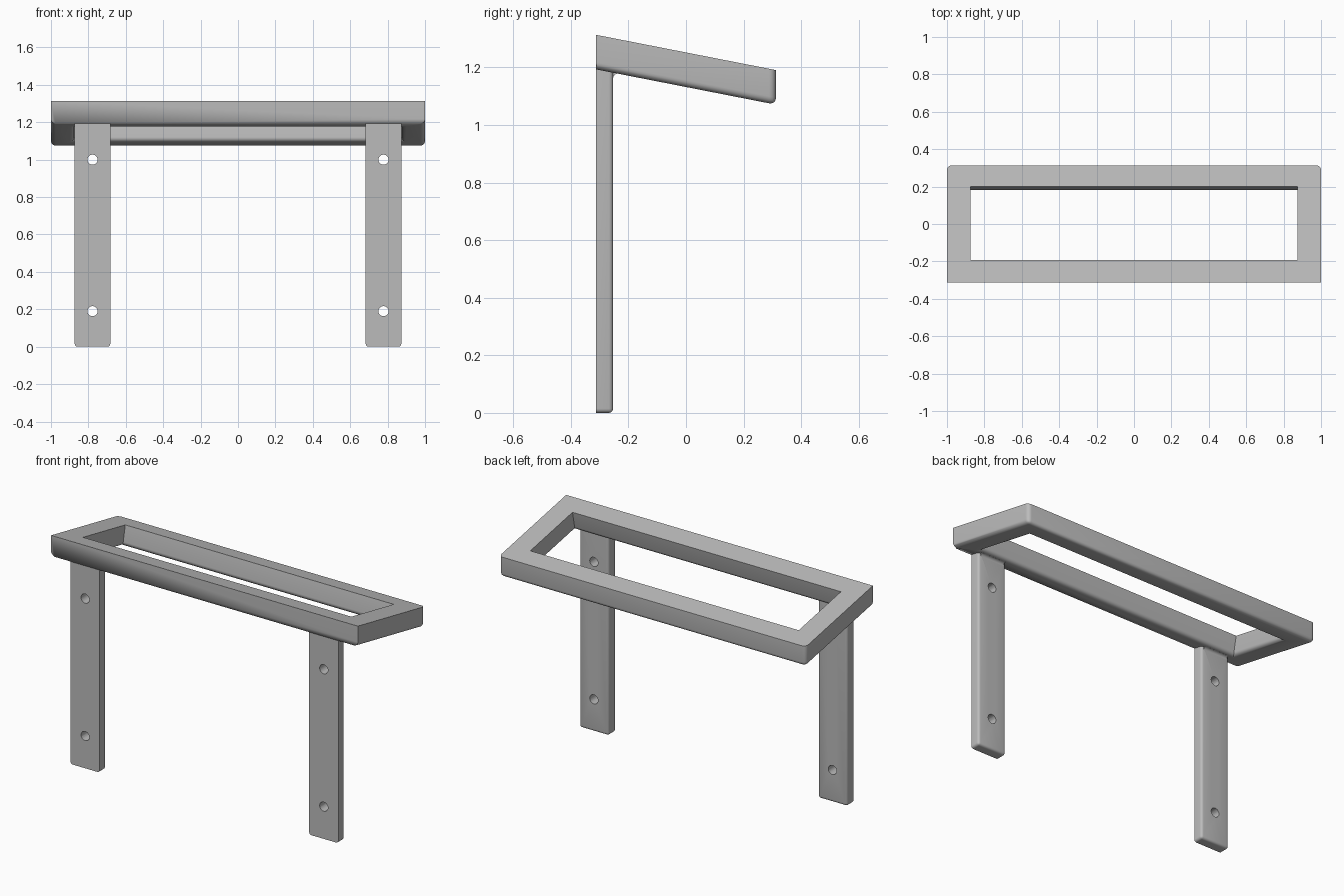
import bpy, bmesh, math
from mathutils import Matrix, Vector

cube = bpy.data.objects.get("Cube")
if cube:
    bpy.data.objects.remove(cube, do_unlink=True)

grey = bpy.data.materials.new("satin grey")
grey.use_nodes = True
COLOUR = (0.5, 0.5, 0.5, 1)
grey.diffuse_color = COLOUR
grey.node_tree.nodes["Principled BSDF"].inputs["Base Color"].default_value = COLOUR

FRONT, BACK = -0.3125, 0.3125
SLOPE, THICK = -0.196, 0.12
LEG_BACK = -0.253


def top_z(y):
    return 1.313 + SLOPE * (y - FRONT)


def bottom_z(y):
    return top_z(y) - THICK


def make_object(name, bm):
    bmesh.ops.recalc_face_normals(bm, faces=bm.faces)
    mesh = bpy.data.meshes.new(name)
    bm.to_mesh(mesh)
    bm.free()
    obj = bpy.data.objects.new(name, mesh)
    bpy.context.collection.objects.link(obj)
    mesh.materials.append(grey)
    return obj


def smooth(obj):
    bpy.ops.object.select_all(action='DESELECT')
    obj.select_set(True)
    bpy.context.view_layer.objects.active = obj
    bpy.ops.object.shade_smooth_by_angle(angle=math.radians(35))


def round_edges(bm, edges, radius):
    bmesh.ops.bevel(bm, geom=edges, offset=radius, segments=5,
                    profile=0.5, affect='EDGES', clamp_overlap=True)


# Sloped rectangular top frame; its opening is square to the slope
def loop(bm, half, y0, y1, height, shift=0):
    corners = ((-half, y0), (half, y0), (half, y1), (-half, y1))
    return [bm.verts.new((x, y + shift, height(y + shift))) for x, y in corners]


bm = bmesh.new()
outer_top = loop(bm, 1, FRONT, BACK, top_z)
outer_low = loop(bm, 1, FRONT, BACK, bottom_z)
inner_top = loop(bm, 0.875, -0.193, 0.2, top_z)
inner_low = loop(bm, 0.875, -0.193, 0.2, bottom_z, SLOPE * THICK)
for i in range(4):
    j = (i + 1) % 4
    for a, b in ((outer_top, inner_top), (inner_top, inner_low),
                 (inner_low, outer_low), (outer_low, outer_top)):
        bm.faces.new((a[i], a[j], b[j], b[i]))
rounded = [bm.edges.get((ring[i], ring[(i + 1) % 4]))
           for ring in (outer_low, inner_low) for i in range(4)
           if not (ring is outer_low and i == 0)]
rounded += [bm.edges.get((outer_top[i], outer_low[i])) for i in (2, 3)]
round_edges(bm, rounded, 0.024)
smooth(make_object("top_frame", bm))


# Flat leg with rounded back edges and two drilled screw holes
def add_leg(side, name):
    bm = bmesh.new()
    x0, x1 = side * 0.683, side * 0.873
    rings = []
    for y in (FRONT, LEG_BACK):
        rings.append([bm.verts.new((x, y, z)) for x, z in
                      ((x0, 0), (x1, 0), (x1, bottom_z(y)), (x0, bottom_z(y)))])
    front, back = rings
    bm.faces.new(front)
    bm.faces.new(back)
    for i in range(4):
        j = (i + 1) % 4
        bm.faces.new((front[i], front[j], back[j], back[i]))
    pairs = ((back[0], back[1]), (back[1], back[2]), (back[3], back[0]),
             (front[0], back[0]), (front[1], back[1]))
    round_edges(bm, [bm.edges.get(p) for p in pairs], 0.015)
    leg = make_object(name, bm)

    bm = bmesh.new()
    for z in (0.19, 1.0):
        place = Matrix.Translation((side * 0.778, LEG_BACK, z)) @ Matrix.Rotation(math.pi / 2, 4, 'X')
        bmesh.ops.create_cone(bm, cap_ends=True, segments=32, radius1=0.027,
                              radius2=0.027, depth=0.4, matrix=place)
    cutter = make_object("hole_cutter", bm)
    cutter.hide_render = True
    smooth(leg)
    drill = leg.modifiers.new("screw holes", 'BOOLEAN')
    drill.operation = 'DIFFERENCE'
    drill.solver = 'EXACT'
    drill.object = cutter
    # Drill before the shading modifier, if there is one
    bpy.ops.object.modifier_move_to_index(modifier=drill.name, index=0)
    bpy.ops.object.modifier_apply(modifier=drill.name)
    bpy.data.objects.remove(cutter, do_unlink=True)
    smooth(leg)

    # Small concave fillet where the leg meets the frame
    r = 0.016
    y, z = LEG_BACK + r, bottom_z(LEG_BACK) - r
    profile = [(LEG_BACK - 0.005, z), (LEG_BACK - 0.005, z + r + 0.003), (y, bottom_z(y) + 0.002)]
    for k in range(7):
        a = math.pi / 2 + k / 6 * math.pi / 2
        profile.append((y + r * math.cos(a), z + r * math.sin(a) - 0.003))
    bm = bmesh.new()
    face = bm.faces.new([bm.verts.new((side * 0.698, p, q)) for p, q in profile])
    new = bmesh.ops.extrude_face_region(bm, geom=[face])["geom"]
    bmesh.ops.translate(bm, vec=Vector((side * 0.16, 0, 0)),
                        verts=[v for v in new if isinstance(v, bmesh.types.BMVert)])
    smooth(make_object(name + "_fillet", bm))


add_leg(1, "left_leg")
add_leg(-1, "right_leg")
